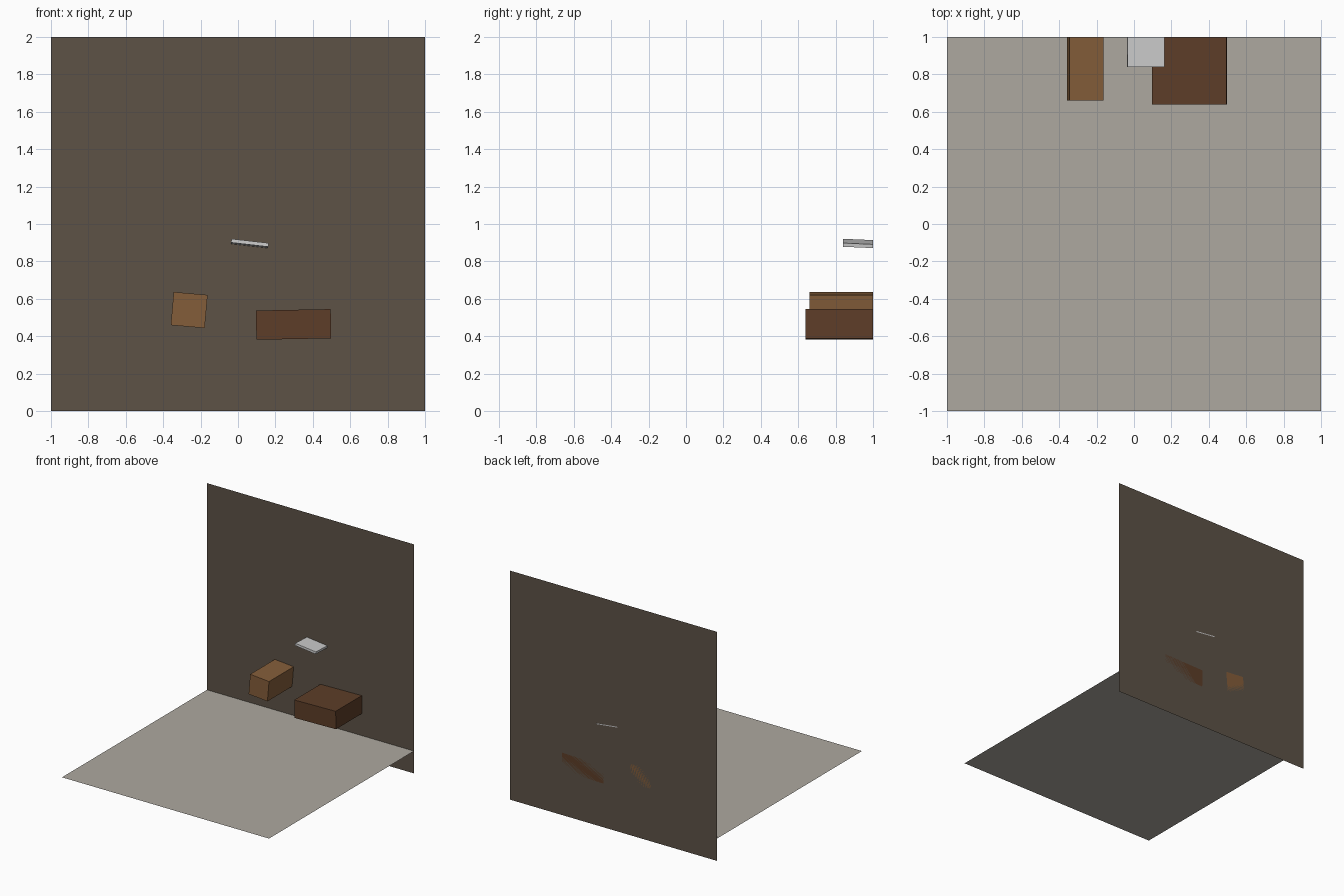
import bpy
from math import radians

if "Cube" in bpy.data.objects:
    bpy.data.objects.remove(bpy.data.objects["Cube"])


def material(name, rgb):
    m = bpy.data.materials.new(name)
    m.diffuse_color = (*rgb, 1)
    m.use_nodes = True
    m.node_tree.nodes["Principled BSDF"].inputs["Base Color"].default_value = m.diffuse_color
    return m


def finish(name, mat):
    ob = bpy.context.object
    ob.name = name
    if mat:
        ob.data.materials.append(mat)
    return ob


def panel(name, loc, rot, mat):
    bpy.ops.mesh.primitive_plane_add(size=2, location=loc, rotation=rot)
    return finish(name, mat)


def box(name, loc, size, pitch, roll, mat=None):
    bpy.ops.mesh.primitive_cube_add(
        size=1, location=loc, rotation=(radians(pitch), radians(roll), 0))
    bpy.context.object.scale = size
    bpy.ops.object.transform_apply(location=False, rotation=False, scale=True)
    return finish(name, mat)


wall_mat = material("wall_brown", (0.11, 0.085, 0.062))
floor_mat = material("floor_stone", (0.42, 0.395, 0.35))
tan_mat = material("tan_wood", (0.23, 0.11, 0.042))
dark_mat = material("dark_wood", (0.11, 0.047, 0.021))
shelf_mat = material("shelf_grey", (0.55, 0.55, 0.55))

# Room: back wall, and a floor meeting it a little above its lower edge
panel("back_wall", (0, 1, 1), (radians(90), 0, 0), wall_mat)
panel("floor", (0, 0, 0.195), (0, 0, 0), floor_mat)

# Blocks sticking out of the wall, each slightly crooked
box("square_block", (-0.261, 0.83, 0.54), (0.182, 0.34, 0.178), 0, 5, tan_mat)
box("wide_block", (0.297, 0.82, 0.463), (0.40, 0.36, 0.156), 0, -1.1, dark_mat)

# Thin tilted shelf above the blocks
box("thin_shelf", (0.063, 0.92, 0.896), (0.20, 0.16, 0.02), -2.5, 6.5, shelf_mat)
